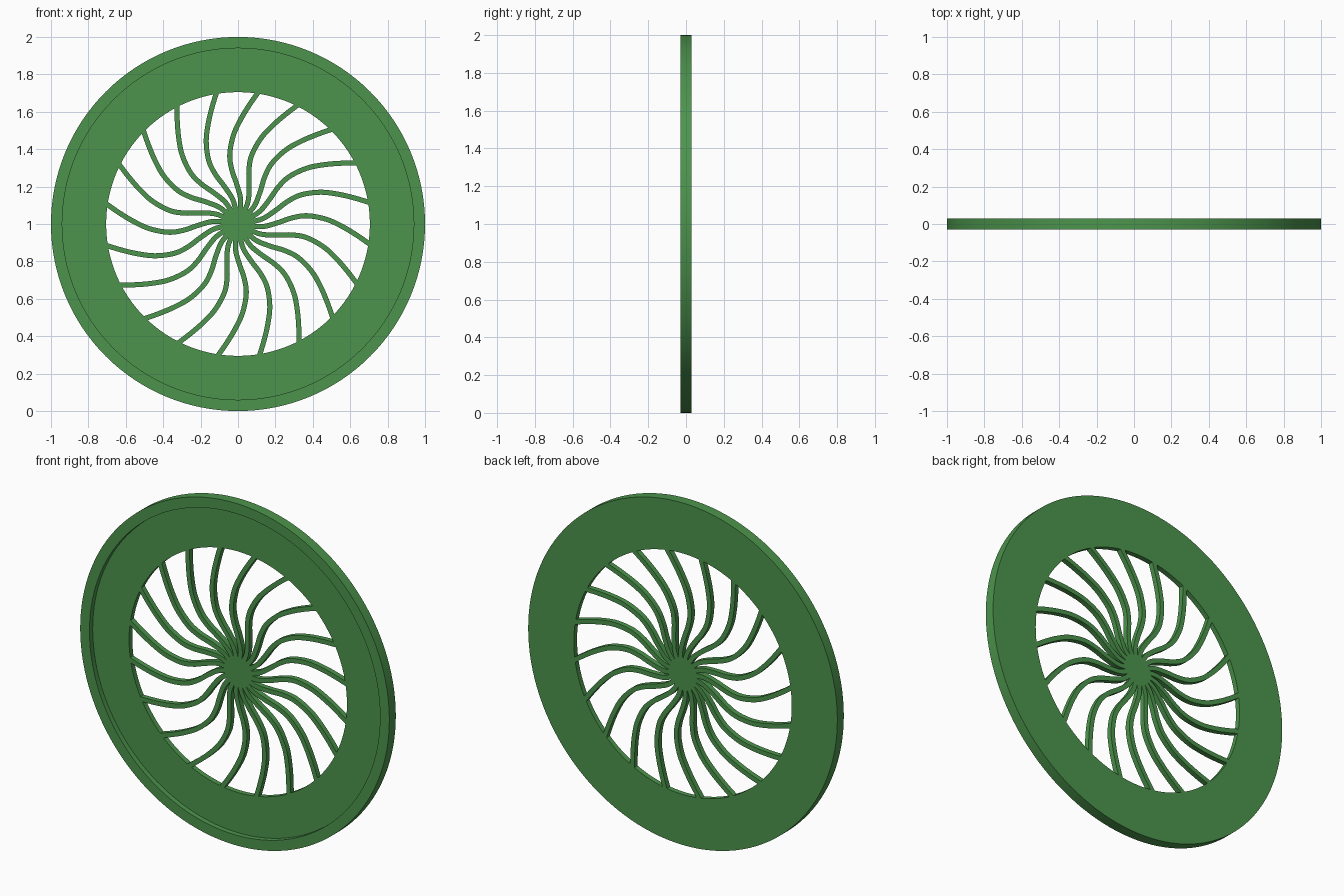
import bpy, bmesh, math
from mathutils import Vector

if "Cube" in bpy.data.objects:
    bpy.data.objects.remove(bpy.data.objects["Cube"])

CENTRE = Vector((0, 0, 1))
FRONT, STEP, BACK = -0.03, 0.0, 0.03
SPOKES = 20

green = bpy.data.materials.new("leaf green")
green.diffuse_color = (0.072, 0.296, 0.072, 1)
green.use_nodes = True
green.node_tree.nodes["Principled BSDF"].inputs["Base Color"].default_value = green.diffuse_color


def finish(name, bm):
    bmesh.ops.recalc_face_normals(bm, faces=bm.faces)
    mesh = bpy.data.meshes.new(name)
    bm.to_mesh(mesh)
    bm.free()
    mesh.materials.append(green)
    ob = bpy.data.objects.new(name, mesh)
    ob.location = CENTRE
    bpy.context.collection.objects.link(ob)
    bpy.ops.object.select_all(action='DESELECT')
    ob.select_set(True)
    bpy.context.view_layer.objects.active = ob
    bpy.ops.object.shade_smooth_by_angle(angle=math.radians(30))
    return ob


def lathe(name, profile, sides):
    """Turn a closed (radius, depth) profile round the y axis."""
    bm = bmesh.new()
    rings = []
    for i in range(sides):
        a = 2 * math.pi * i / sides
        rings.append([bm.verts.new((r * math.sin(a), y, r * math.cos(a))) for r, y in profile])
    n = len(profile)
    for i in range(sides):
        p, q = rings[i], rings[(i + 1) % sides]
        for k in range(n):
            bm.faces.new((p[k], p[(k + 1) % n], q[(k + 1) % n], q[k]))
    return finish(name, bm)


def smooth_path(pts, steps=6):
    """Catmull-Rom curve through the points."""
    p = [2 * pts[0] - pts[1]] + pts + [2 * pts[-1] - pts[-2]]
    out = []
    for i in range(1, len(p) - 2):
        a, b, c, d = p[i - 1:i + 3]
        for s in range(steps):
            t = s / steps
            out.append(0.5 * (2 * b + (c - a) * t + (2 * a - 5 * b + 4 * c - d) * t * t
                              + (3 * b - a - 3 * c + d) * t ** 3))
    return out + [pts[-1]]


# Flat wheel ring with a raised lip on the front
lathe("rim", [(1.0, FRONT), (1.0, BACK), (0.705, BACK), (0.705, STEP),
              (0.94, STEP), (0.94, FRONT)], 128)

# Solid hub disc
bm = bmesh.new()
disc = [bm.verts.new((0.09 * math.sin(math.tau * i / 40), STEP, 0.09 * math.cos(math.tau * i / 40)))
        for i in range(40)]
face = bm.faces.new(disc)
ext = bmesh.ops.extrude_face_region(bm, geom=[face], use_keep_orig=True)
bmesh.ops.translate(bm, vec=(0, BACK - STEP, 0),
                    verts=[v for v in ext["geom"] if isinstance(v, bmesh.types.BMVert)])
finish("hub", bm)

# S-curved spokes, repeated round the hub
path = smooth_path([Vector(p) for p in (
    (0.008, 0.05), (0.014, 0.13), (-0.006, 0.21), (-0.033, 0.29), (-0.044, 0.37),
    (-0.026, 0.47), (0.012, 0.555), (0.06, 0.635), (0.112, 0.71))])
HALF = 0.0135
bm = bmesh.new()
for s in range(SPOKES):
    a = math.tau * s / SPOKES
    ca, sa = math.cos(a), math.sin(a)
    last = None
    for i, p in enumerate(path):
        t = (path[min(i + 1, len(path) - 1)] - path[max(i - 1, 0)]).normalized()
        side = Vector((-t.y, t.x)) * HALF
        ring = []
        for q, y in ((p + side, STEP), (p - side, STEP), (p - side, BACK), (p + side, BACK)):
            ring.append(bm.verts.new((q.x * ca + q.y * sa, y, -q.x * sa + q.y * ca)))
        if last:
            for k in range(4):
                bm.faces.new((last[k], last[(k + 1) % 4], ring[(k + 1) % 4], ring[k]))
        else:
            bm.faces.new(ring)
        last = ring
    bm.faces.new(last)
finish("spokes", bm)
